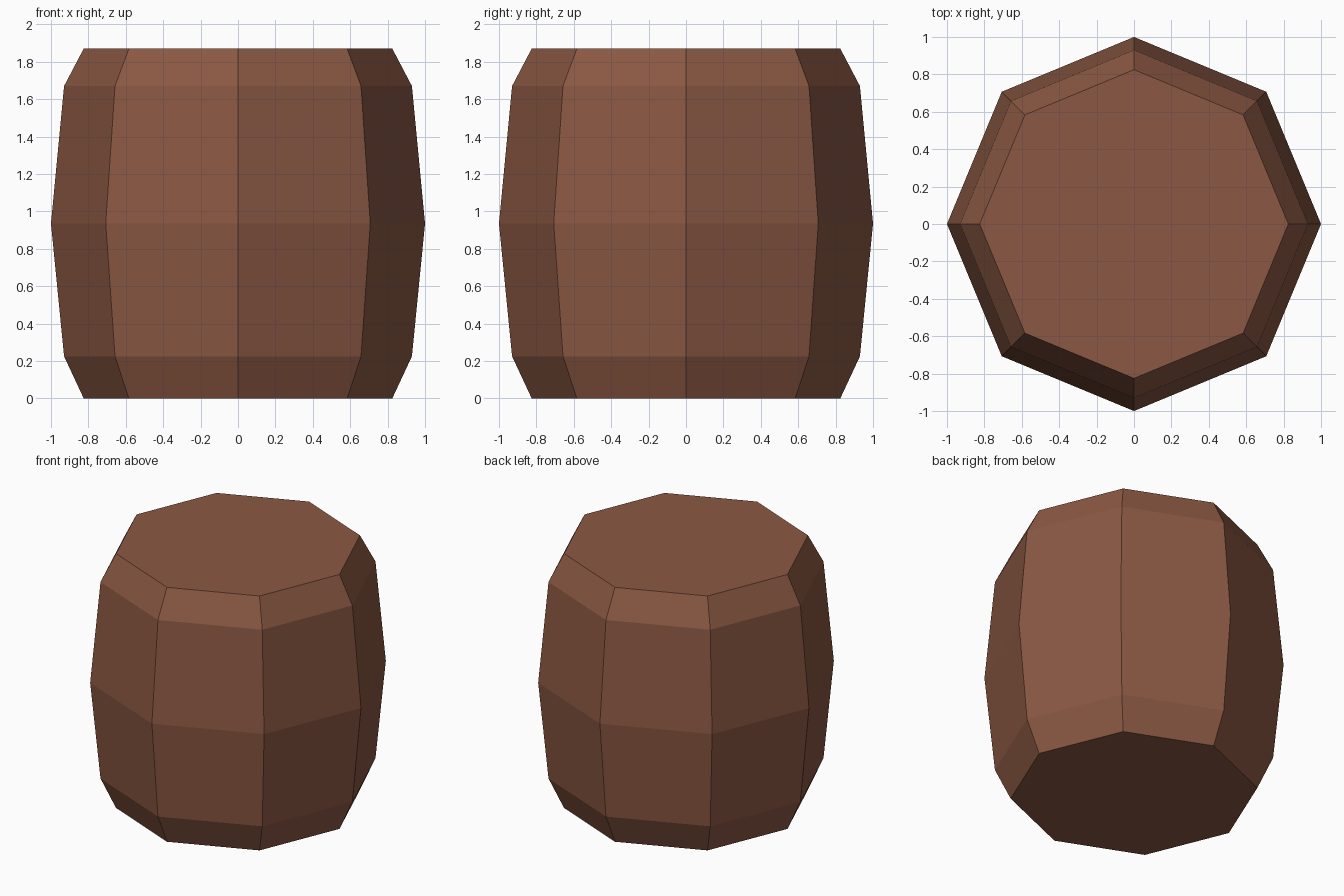
import bpy
import bmesh
import math

if "Cube" in bpy.data.objects:
    bpy.data.objects.remove(bpy.data.objects["Cube"])

SIDES = 8
# barrel profile: (radius, height)
PROFILE = [(0.825, 0.0), (0.93, 0.225), (1.0, 0.935), (0.93, 1.67), (0.825, 1.87)]

wood = bpy.data.materials.new("brown_wood")
wood.diffuse_color = (0.258, 0.098, 0.056, 1.0)
wood.use_nodes = True
wood.node_tree.nodes["Principled BSDF"].inputs["Base Color"].default_value = wood.diffuse_color

bm = bmesh.new()

# rings of the bulging body
rings = []
for r, z in PROFILE:
    rings.append([bm.verts.new((r * math.cos(math.tau * i / SIDES),
                                r * math.sin(math.tau * i / SIDES), z))
                  for i in range(SIDES)])

# staves
for low, high in zip(rings, rings[1:]):
    for i in range(SIDES):
        j = (i + 1) % SIDES
        bm.faces.new((low[i], low[j], high[j], high[i]))

# flat bottom and lid
bm.faces.new(rings[0][::-1])
bm.faces.new(rings[-1])

mesh = bpy.data.meshes.new("barrel")
bm.to_mesh(mesh)
bm.free()
mesh.materials.append(wood)
barrel = bpy.data.objects.new("barrel", mesh)
bpy.context.collection.objects.link(barrel)
